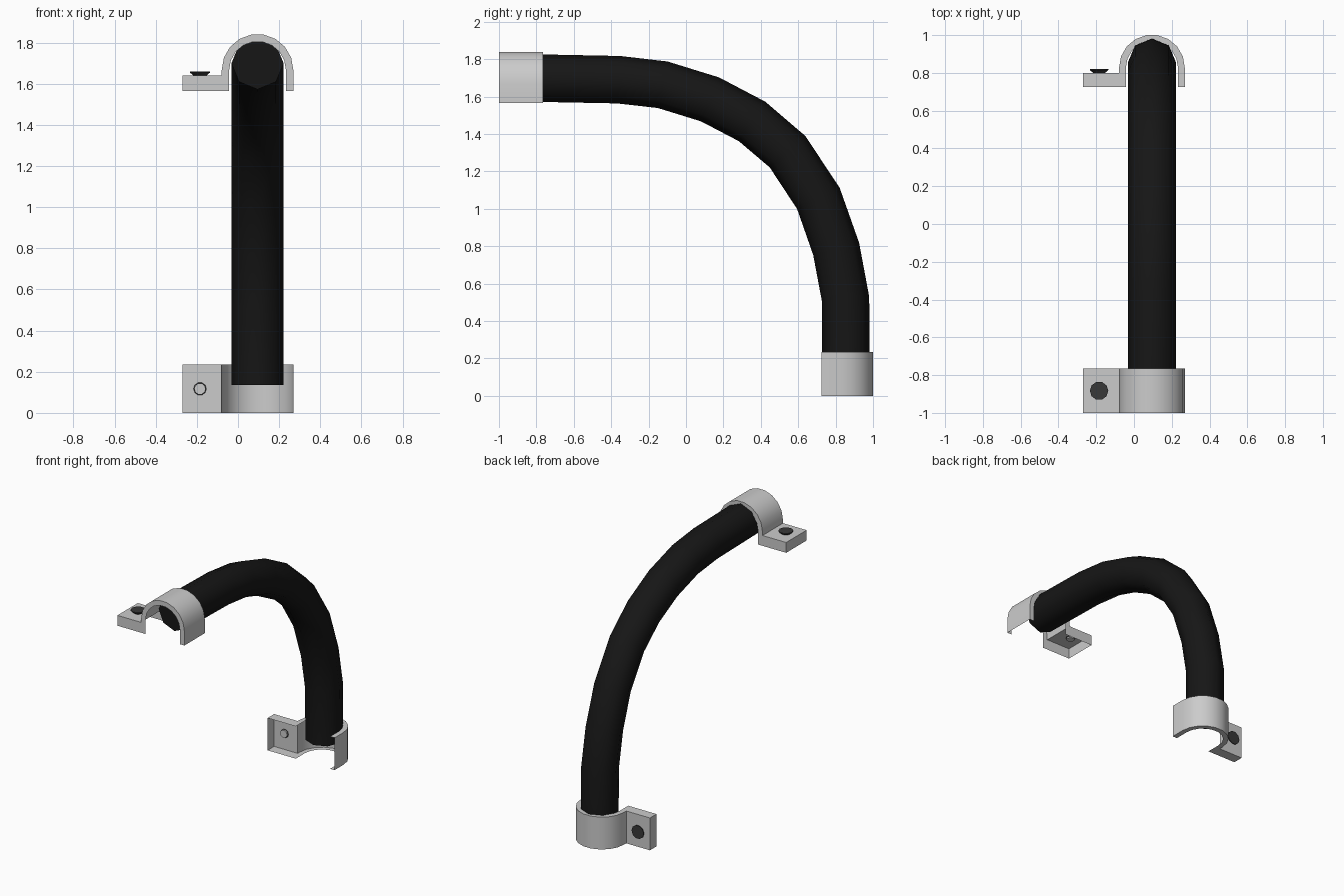
import bpy, bmesh
from math import pi, cos, sin
from mathutils import Vector

if "Cube" in bpy.data.objects:
    bpy.data.objects.remove(bpy.data.objects["Cube"])

CX = 0.095          # cable centre line in x
ARCH_Z = 1.668      # centre of the clip arch


def material(name, rgb):
    m = bpy.data.materials.new(name)
    m.diffuse_color = (*rgb, 1)
    m.use_nodes = True
    m.node_tree.nodes["Principled BSDF"].inputs["Base Color"].default_value = m.diffuse_color
    return m


black = material("black_rubber", (0.008, 0.008, 0.008))
dark = material("dark_metal", (0.04, 0.04, 0.04))


def finish(bm, name, mat=None, angle=40, recalc=True):
    if recalc:
        bmesh.ops.recalc_face_normals(bm, faces=bm.faces)
    me = bpy.data.meshes.new(name)
    bm.to_mesh(me)
    bm.free()
    ob = bpy.data.objects.new(name, me)
    bpy.context.collection.objects.link(ob)
    if mat:
        me.materials.append(mat)
    bpy.ops.object.select_all(action='DESELECT')
    ob.select_set(True)
    bpy.context.view_layer.objects.active = ob
    bpy.ops.object.shade_smooth_by_angle(angle=angle * pi / 180)
    return ob


def upper(x, y, z):
    return Vector((x, y, z))


def lower(x, y, z):
    # the lower clip is the upper one with depth and height swapped
    return Vector((x, z - 0.84, y + 1))


def arch(r, n=9):
    return [(CX - r * cos(pi * i / n), ARCH_Z + r * sin(pi * i / n)) for i in range(n + 1)]


# cable: eight-sided tube swept along a bend
path = [(-0.865, 1.70), (-0.36, 1.69), (-0.125, 1.663), (0.128, 1.585), (0.353, 1.467),
        (0.543, 1.305), (0.708, 1.055), (0.803, 0.785), (0.853, 0.518), (0.856, 0.135)]
pts = [Vector((CX, y, z)) for y, z in path]
bm = bmesh.new()
rings = []
for i, p in enumerate(pts):
    a = (p - pts[i - 1]).normalized() if i else Vector((0, 1, 0))
    b = (pts[i + 1] - p).normalized() if i < len(pts) - 1 else Vector((0, 0, -1))
    t = (a + b).normalized()
    side = Vector((1, 0, 0))
    up = side.cross(t)
    rings.append([bm.verts.new(p + 0.127 * (side * cos(k * pi / 4) + up * sin(k * pi / 4)))
                  for k in range(8)])
for r0, r1 in zip(rings, rings[1:]):
    for k in range(8):
        bm.faces.new((r0[k], r0[k - 1], r1[k - 1], r1[k]))
bm.faces.new(rings[0])
bm.faces.new(rings[-1])
finish(bm, "cable", black, 50)


def clip(name, place):
    # hollow shell open towards the wall, with a flange at each end
    outer = [(-0.27, 1.565), (-0.27, 1.64), (-0.08, 1.64)] + arch(0.174) + [(0.269, 1.565)]
    inner = [(0.233, 1.565)] + arch(0.138)[::-1] + [(-0.043, 1.565)]
    bm = bmesh.new()
    ends = [[bm.verts.new(place(x, y, z)) for x, z in outer + inner] for y in (-1, -0.765)]
    n = len(outer)
    for i in range(n - 1):
        bm.faces.new((ends[0][i], ends[0][i + 1], ends[1][i + 1], ends[1][i]))
    for e in ends:
        bm.faces.new(e)
    finish(bm, name)


def lathe(name, place, profile, mat=None):
    # screw parts: ten-sided, stacked along the outward axis
    bm = bmesh.new()
    loops = [[bm.verts.new(place(-0.185 + r * cos(k * pi / 5), -0.883 + r * sin(k * pi / 5), z))
              for k in range(10)] for r, z in profile]
    for a, b in zip(loops, loops[1:]):
        for k in range(10):
            bm.faces.new((a[k - 1], a[k], b[k], b[k - 1]))
    bm.faces.new(loops[0])
    bm.faces.new(loops[-1])
    finish(bm, name, mat)


# wall clips with their screws
for label, place in (("upper", upper), ("lower", lower)):
    clip(label + "_clip", place)
    lathe(label + "_screw_head", place, [(0.028, 1.637), (0.049, 1.655), (0.049, 1.66)], dark)
    lathe(label + "_screw_shank", place, [(0.028, 1.628), (0.028, 1.639)])
